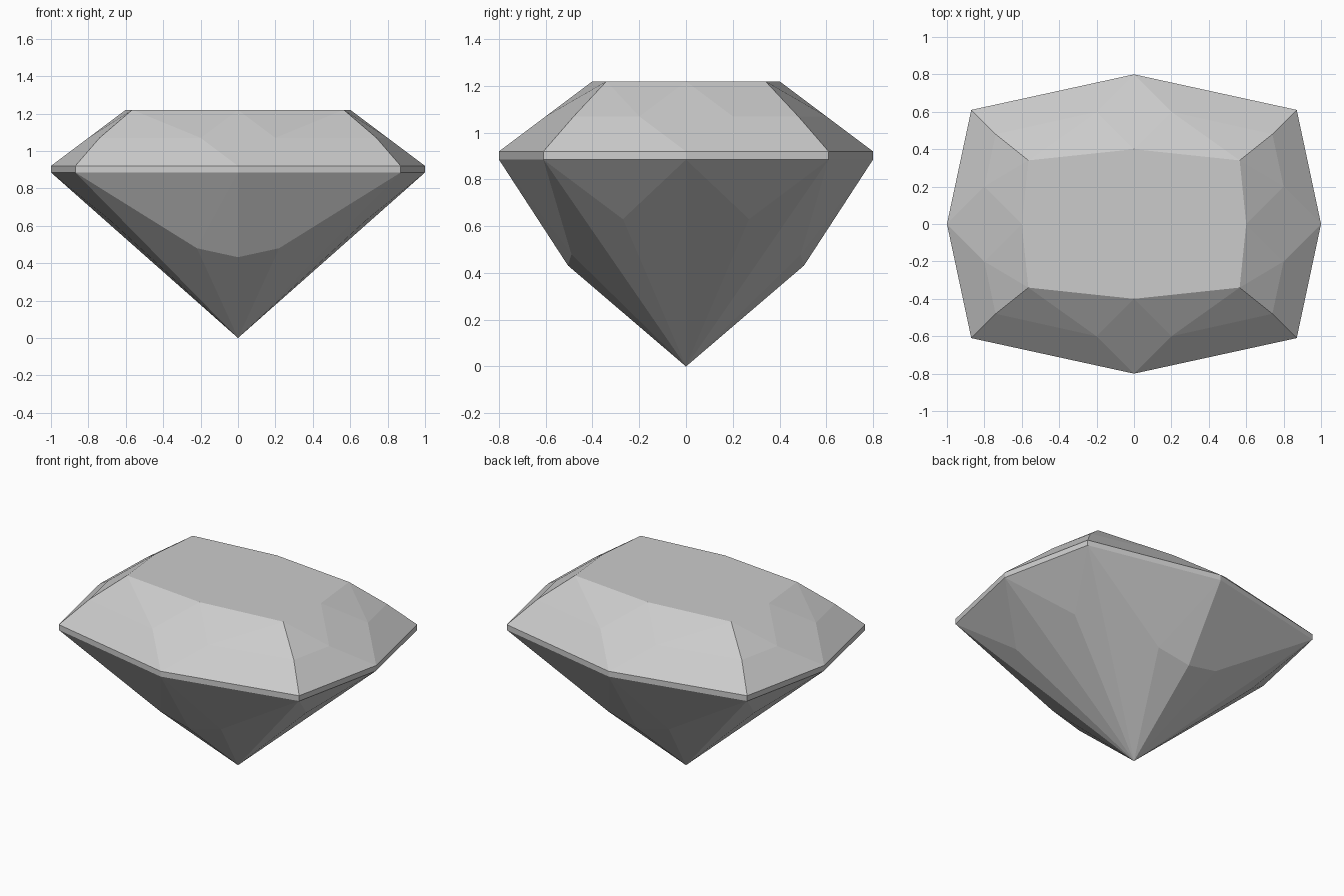
import bpy, bmesh, math

cube = bpy.data.objects.get("Cube")
if cube:
    bpy.data.objects.remove(cube, do_unlink=True)

# Single stone colour
stone = bpy.data.materials.new("pale_grey_stone")
stone.use_nodes = True
GREY = (0.6, 0.6, 0.6, 1)
stone.diffuse_color = GREY
stone.node_tree.nodes["Principled BSDF"].inputs["Base Color"].default_value = GREY

TOP, MID, RIM, LOW = 1.22, 1.07, 0.92, 0.885
SIDE, CORNER, BACK = (1, 0), (0.87, 0.61), (0, 0.8)

# Named facet corners of one quarter of the stone (+x, +y)
P = {
    "table_centre": (0, 0, TOP), "table_side": (0.6, 0, TOP),
    "table_corner": (0.565, 0.34, TOP), "table_back": (0, 0.4, TOP),
    "crown_side_axis": (0.8, 0, MID), "crown_side": (0.8, 0.2, MID),
    "crown_corner": (0.74, 0.48, MID),
    "crown_back": (0.2, 0.6, MID), "crown_back_axis": (0, 0.6, MID),
    "rim_side": (*SIDE, RIM), "rim_corner": (*CORNER, RIM), "rim_back": (*BACK, RIM),
    "low_side": (*SIDE, LOW), "low_corner": (*CORNER, LOW), "low_back": (*BACK, LOW),
    "keel_side": (0.685, 0.27, 0.63),
    "keel_back": (0.22, 0.49, 0.48), "keel_back_axis": (0, 0.505, 0.432),
    "culet": (0, 0, 0),
}


def build(name, facets):
    """Reflect quarter facets into four quadrants and join flat neighbours."""
    bm = bmesh.new()
    for sx, sy in ((1, 1), (-1, 1), (-1, -1), (1, -1)):
        for facet in facets:
            verts = [bm.verts.new((sx * P[k][0], sy * P[k][1], P[k][2]))
                     for k in facet.split()]
            bm.faces.new(verts if sx * sy > 0 else verts[::-1])
    bmesh.ops.remove_doubles(bm, verts=bm.verts[:], dist=0.0005)
    bmesh.ops.dissolve_limit(bm, angle_limit=math.radians(0.3),
                             verts=bm.verts[:], edges=bm.edges[:])
    mesh = bpy.data.meshes.new(name)
    bm.to_mesh(mesh)
    bm.free()
    mesh.materials.append(stone)
    obj = bpy.data.objects.new(name, mesh)
    bpy.context.collection.objects.link(obj)
    return obj


# Flat table on top
build("table", ["table_centre table_side table_corner table_back"])

# Crown: kite, star and break facets
build("crown", [
    "rim_side crown_side crown_side_axis",
    "crown_side_axis crown_side table_side",
    "table_side crown_side table_corner",
    "crown_side crown_corner table_corner",
    "rim_side rim_corner crown_corner crown_side",
    "rim_corner rim_back crown_back crown_corner",
    "crown_corner crown_back table_corner",
    "table_corner crown_back table_back",
    "table_back crown_back crown_back_axis",
    "crown_back_axis crown_back rim_back",
])

# Thin upright girdle band
build("girdle", [
    "low_side low_corner rim_corner rim_side",
    "low_corner low_back rim_back rim_corner",
])

# Pavilion tapering to the point
build("pavilion", [
    "low_side keel_side low_corner",
    "low_side culet keel_side",
    "keel_side culet low_corner",
    "low_corner culet keel_back",
    "low_corner keel_back low_back",
    "low_back keel_back keel_back_axis",
    "keel_back culet keel_back_axis",
])
